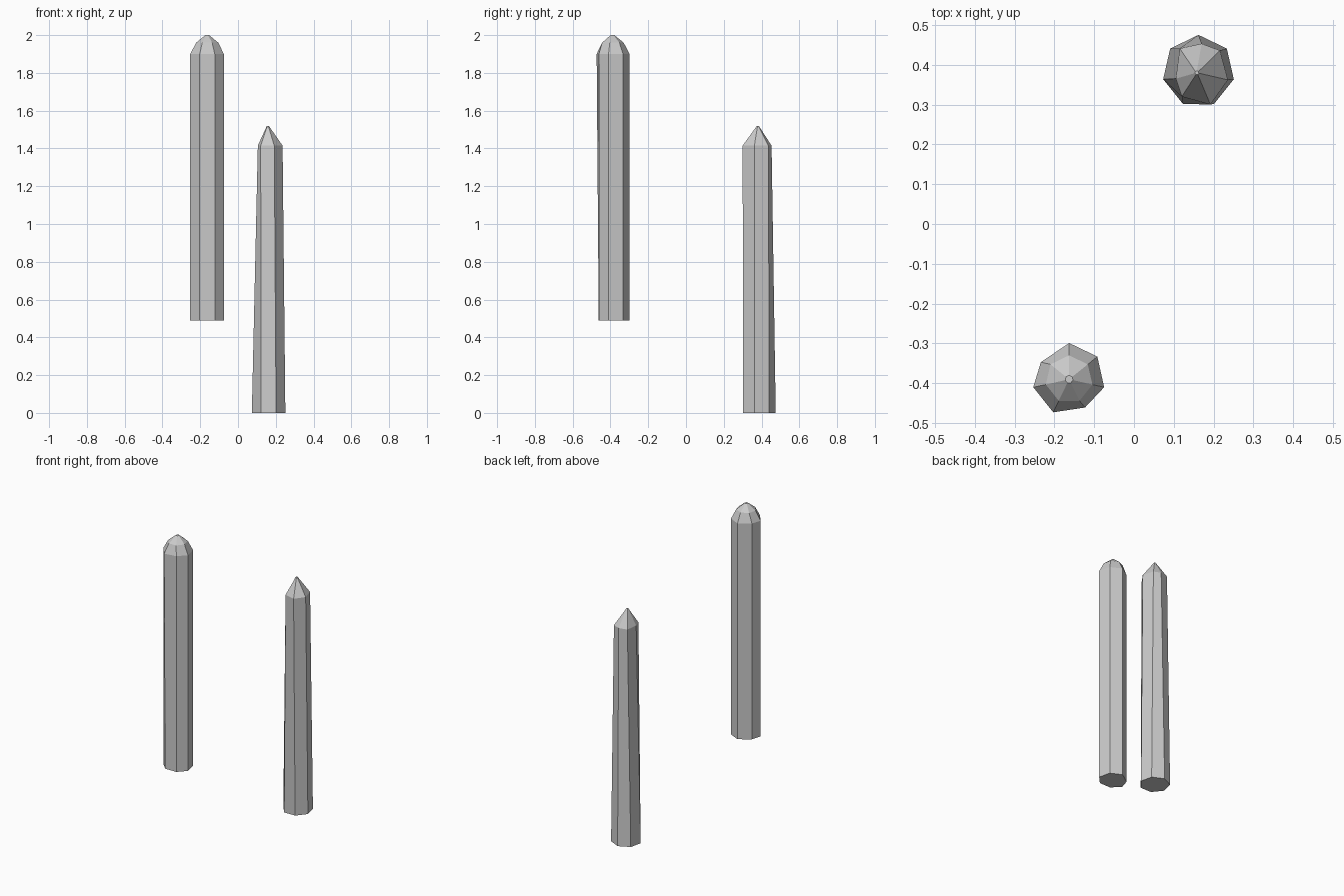
import bpy, bmesh
from math import cos, sin, pi

if "Cube" in bpy.data.objects:
    bpy.data.objects.remove(bpy.data.objects["Cube"])


def ring(cx, cy, r, z, n=7, start=pi / 2):
    """Regular cross-section with one corner pointing to the back."""
    return [(cx + r * cos(start + i * 2 * pi / n),
             cy + r * sin(start + i * 2 * pi / n), z) for i in range(n)]


def at_height(points, z):
    return [(x, y, z) for x, y in points]


def post(name, rings):
    """Loft a closed, flat-faced post through a stack of rings."""
    bm = bmesh.new()
    loops = [[bm.verts.new(p) for p in r] for r in rings]
    for low, high in zip(loops, loops[1:]):
        for i in range(len(low)):
            j = (i + 1) % len(low)
            bm.faces.new((low[i], low[j], high[j], high[i]))
    bm.faces.new(loops[0][::-1])
    bm.faces.new(loops[-1])
    bmesh.ops.recalc_face_normals(bm, faces=bm.faces)
    mesh = bpy.data.meshes.new(name)
    bm.to_mesh(mesh)
    bm.free()
    bpy.context.collection.objects.link(bpy.data.objects.new(name, mesh))


# Lower post: hand-cut, narrowing to an uneven shoulder and a sharp point
shoulder = [(0.17, 0.453), (0.115, 0.441), (0.105, 0.365), (0.12, 0.32),
            (0.192, 0.3), (0.236, 0.362), (0.216, 0.436)]
post("lower_post", [
    ring(0.162, 0.384, 0.091, 0),
    at_height(shoulder, 1.415),
    ring(0.158, 0.38, 0.005, 1.52),
])

# Raised post: nearly straight, with a rounded two-step point
shoulder = [(-0.163, -0.299), (-0.234, -0.347), (-0.253, -0.41),
            (-0.203, -0.473), (-0.123, -0.461), (-0.075, -0.41), (-0.092, -0.333)]
foot = [(x, max(y, -0.462)) for x, y in shoulder]
post("raised_post", [
    at_height(foot, 0.49),
    at_height(shoulder, 1.9),
    ring(-0.163, -0.39, 0.06, 1.96),
    ring(-0.163, -0.39, 0.01, 2.0),
])
